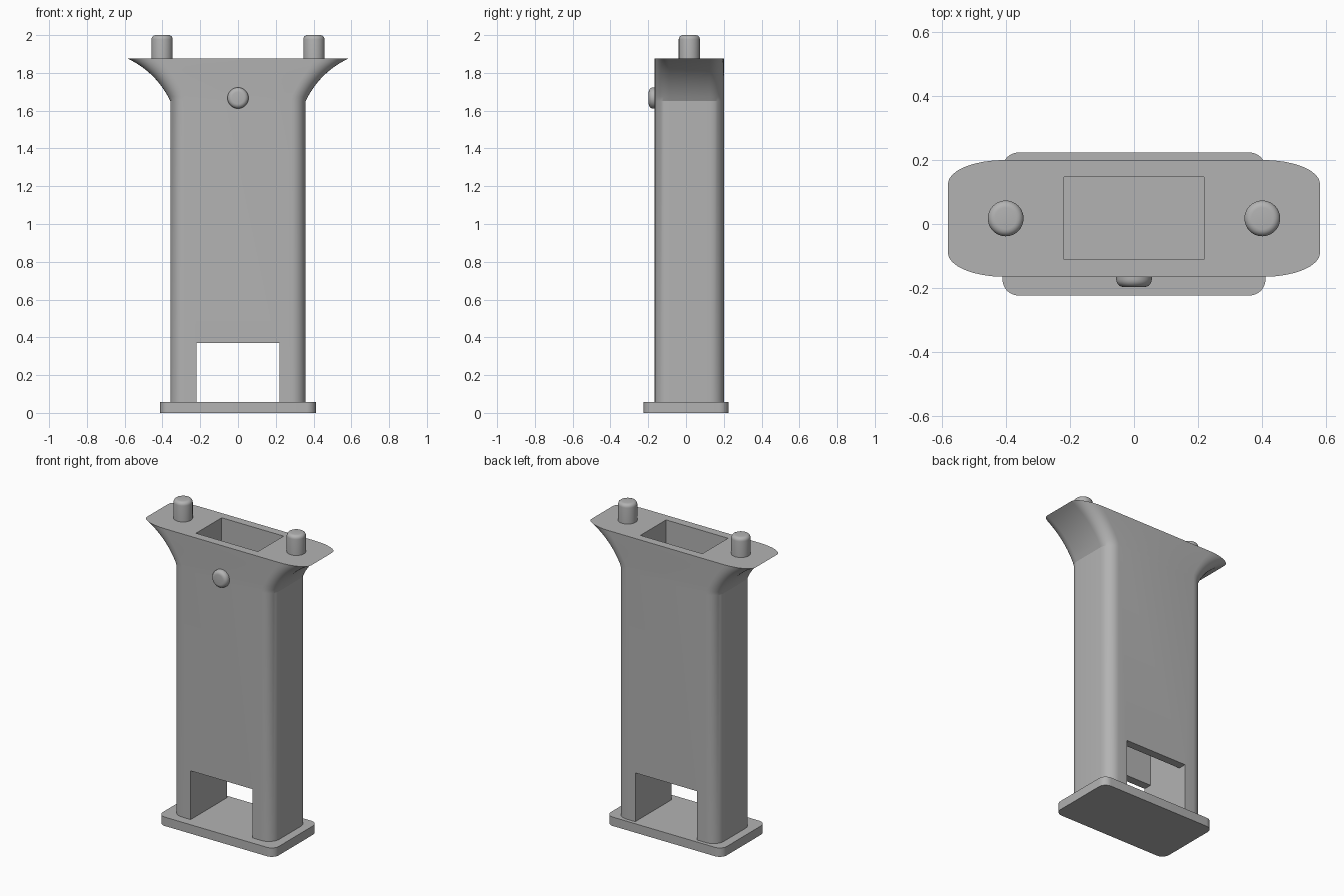
import bpy, bmesh
from math import sin, cos, pi, radians
from mathutils import Matrix

if "Cube" in bpy.data.objects:
    bpy.data.objects.remove(bpy.data.objects["Cube"])

grey = bpy.data.materials.new("plain grey")
grey.use_nodes = True
colour = (0.45, 0.45, 0.45, 1)
grey.diffuse_color = colour
grey.node_tree.nodes["Principled BSDF"].inputs["Base Color"].default_value = colour

BODY_Y = 0.0175      # the column sits slightly towards the back
BODY_TOP = 1.875


def make(name, bm):
    bmesh.ops.recalc_face_normals(bm, faces=bm.faces)
    mesh = bpy.data.meshes.new(name)
    bm.to_mesh(mesh)
    bm.free()
    mesh.materials.append(grey)
    obj = bpy.data.objects.new(name, mesh)
    bpy.context.collection.objects.link(obj)
    return obj


def activate(obj):
    bpy.ops.object.select_all(action='DESELECT')
    obj.select_set(True)
    bpy.context.view_layer.objects.active = obj


def smooth(obj, degrees=30):
    activate(obj)
    bpy.ops.object.shade_smooth_by_angle(angle=radians(degrees))


def ring(bm, z, hx, hy, rx, ry, cy=0, steps=8):
    """Rectangle with elliptical corners at height z."""
    verts = []
    for q, (sx, sy) in enumerate([(1, 1), (-1, 1), (-1, -1), (1, -1)]):
        for i in range(steps + 1):
            a = (q + i / steps) * pi / 2
            verts.append(bm.verts.new((sx * (hx - rx) + rx * cos(a),
                                       cy + sy * (hy - ry) + ry * sin(a), z)))
    return verts


def loft(name, sections):
    bm = bmesh.new()
    rings = [ring(bm, *s) for s in sections]
    for lower, upper in zip(rings, rings[1:]):
        for i in range(len(lower)):
            j = (i + 1) % len(lower)
            bm.faces.new((lower[i], lower[j], upper[j], upper[i]))
    bm.faces.new(rings[0][::-1])
    bm.faces.new(rings[-1])
    return make(name, bm)


def box(name, x, y0, y1, z0, z1):
    bm = bmesh.new()
    bmesh.ops.create_cube(bm, size=1)
    bmesh.ops.scale(bm, vec=(2 * x, y1 - y0, z1 - z0), verts=bm.verts)
    bmesh.ops.translate(bm, vec=(0, (y0 + y1) / 2, (z0 + z1) / 2), verts=bm.verts)
    return make(name, bm)


def cut(obj, cutter):
    mod = obj.modifiers.new("cut", 'BOOLEAN')
    mod.operation = 'DIFFERENCE'
    mod.solver = 'EXACT'
    mod.object = cutter
    activate(obj)
    bpy.ops.object.modifier_apply(modifier=mod.name)
    bpy.data.objects.remove(cutter)


def stud(name, radius, height, round_r, matrix):
    """Cylinder with a rounded end, growing along its local z."""
    bm = bmesh.new()
    bmesh.ops.create_cone(bm, cap_ends=True, segments=40, radius1=radius,
                          radius2=radius, depth=height,
                          matrix=Matrix.Translation((0, 0, height / 2)))
    rim = [e for e in bm.edges if all(v.co.z > height * 0.9 for v in e.verts)]
    bmesh.ops.bevel(bm, geom=rim, offset=round_r, segments=5, profile=0.5,
                    affect='EDGES')
    bmesh.ops.transform(bm, matrix=matrix, verts=bm.verts)
    smooth(make(name, bm))


# Base plate
smooth(loft("base_plate", [(z, 0.412, 0.224, 0.05, 0.05) for z in (0, 0.057)]))

# Column with concave flare at the top; corners stretch as the flare leans out
half_x, half_y, corner, flare_z = 0.358, 0.183, 0.075, 1.65
sections = [(z, half_x, half_y, corner, corner, BODY_Y) for z in (0.057, flare_z)]
bend = radians(20)
a0, a1 = pi / 4 + bend, pi / 4 - bend
flare_r = (BODY_TOP - flare_z) / (cos(a1) - cos(a0))
for i in range(1, 13):
    a = a0 + (a1 - a0) * i / 12
    x = half_x + flare_r * (sin(a0) - sin(a))
    z = flare_z + flare_r * (cos(a) - cos(a0))
    sections.append((z, x, half_y, corner / sin(a), corner, BODY_Y))
column = loft("column", sections)

# Vertical shaft and the window at the foot
cut(column, box("shaft_cutter", 0.22, -0.112, 0.148, 0, 2))
cut(column, box("window_cutter", 0.22, -0.5, 0.5, 0, 0.37))
smooth(column, 20)

# Pegs on top and button on the front
for side, sx in (("left", 1), ("right", -1)):
    stud(side + "_peg", 0.056, 2 - BODY_TOP, 0.022,
         Matrix.Translation((sx * 0.402, BODY_Y, BODY_TOP)))
stud("front_button", 0.056, 0.032, 0.024,
     Matrix.Translation((0, BODY_Y - half_y, 1.667)) @ Matrix.Rotation(pi / 2, 4, 'X'))
